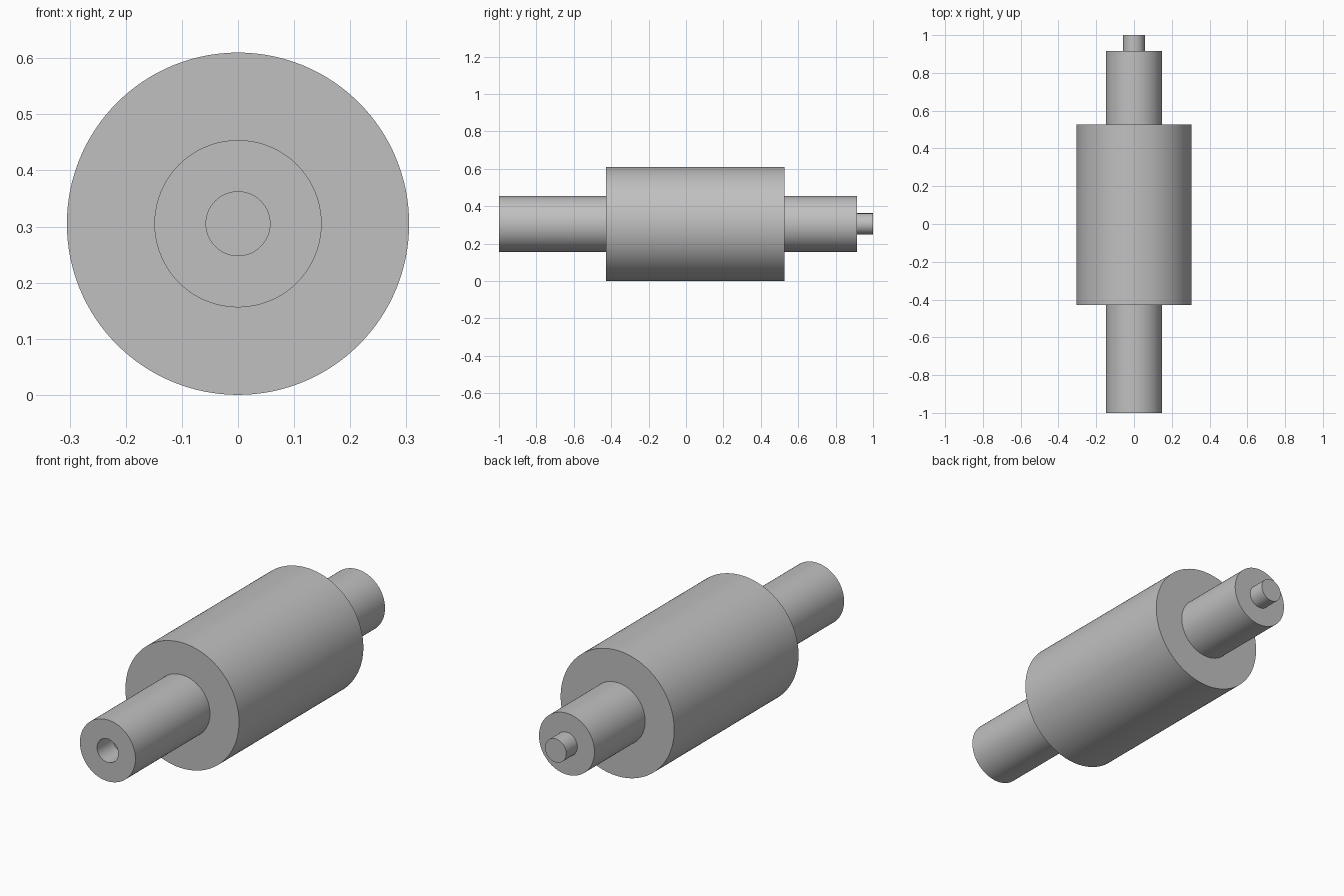
import bpy, bmesh, math
from mathutils import Matrix

if "Cube" in bpy.data.objects:
    bpy.data.objects.remove(bpy.data.objects["Cube"])

AXIS_Z = 0.305
SEGMENTS = 128

grey = bpy.data.materials.new("light grey")
grey.diffuse_color = (0.53, 0.53, 0.53, 1)
grey.use_nodes = True
grey.node_tree.nodes["Principled BSDF"].inputs["Base Color"].default_value = grey.diffuse_color

# Stepped profile as (radius, y): blind socket, front journal, drum, rear journal, pin
profile = [
    (0, -0.88), (0.057, -0.88), (0.057, -1.0),
    (0.149, -1.0), (0.149, -0.428),
    (0.305, -0.428), (0.305, 0.526),
    (0.149, 0.526), (0.149, 0.915),
    (0.057, 0.915), (0.057, 1.0), (0, 1.0),
]

# Revolve the profile around the y axis
bm = bmesh.new()
verts = [bm.verts.new((r, y, 0)) for r, y in profile]
edges = [bm.edges.new(pair) for pair in zip(verts, verts[1:])]
bmesh.ops.spin(bm, geom=verts + edges, cent=(0, 0, 0), axis=(0, 1, 0),
               angle=math.tau, steps=SEGMENTS, use_merge=True)
bmesh.ops.remove_doubles(bm, verts=bm.verts, dist=1e-5)
bmesh.ops.recalc_face_normals(bm, faces=bm.faces)
bmesh.ops.transform(bm, matrix=Matrix.Translation((0, 0, AXIS_Z)), verts=bm.verts)

mesh = bpy.data.meshes.new("stepped_roller")
bm.to_mesh(mesh)
bm.free()
mesh.materials.append(grey)
roller = bpy.data.objects.new("stepped_roller", mesh)
bpy.context.collection.objects.link(roller)

# Round surfaces smooth, step edges sharp
bpy.context.view_layer.objects.active = roller
roller.select_set(True)
bpy.ops.object.shade_smooth_by_angle(angle=math.radians(30))
